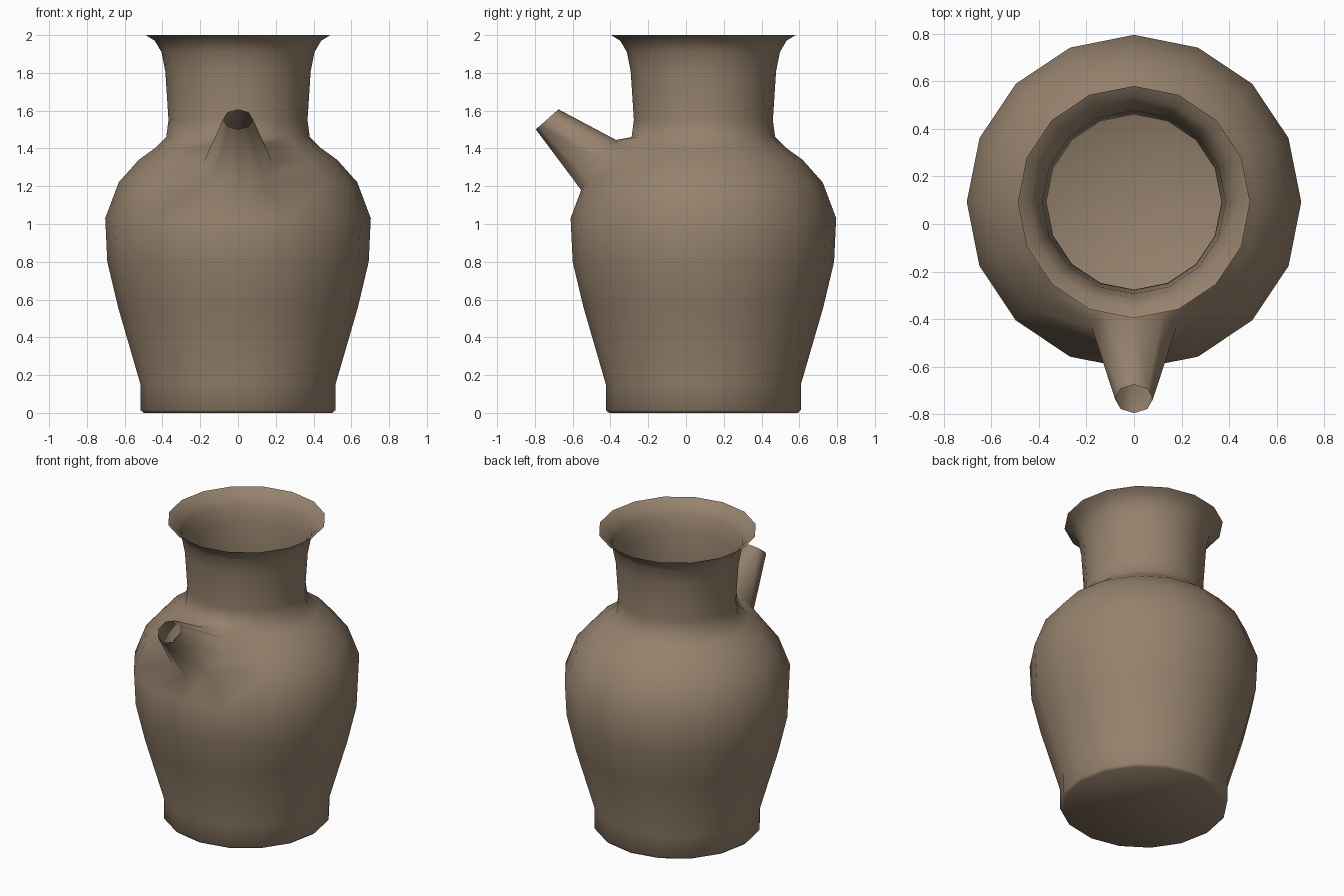
import bpy, bmesh, math
from mathutils import Vector

if "Cube" in bpy.data.objects:
    bpy.data.objects.remove(bpy.data.objects["Cube"])

SIDES, CY = 16, 0.092

# outer profile of the pot: (radius, height)
PROFILE = [(0.50, 0.0), (0.516, 0.015), (0.516, 0.15), (0.635, 0.56),
           (0.692, 0.80), (0.703, 1.03), (0.632, 1.22), (0.525, 1.34),
           (0.435, 1.405), (0.38, 1.46), (0.368, 1.55), (0.385, 1.81),
           (0.405, 1.91), (0.44, 1.97), (0.488, 2.0)]

clay = bpy.data.materials.new("brown_clay")
clay.diffuse_color = (0.305, 0.223, 0.153, 1)
clay.use_nodes = True
clay.node_tree.nodes["Principled BSDF"].inputs["Base Color"].default_value = clay.diffuse_color

bm = bmesh.new()

# thin-walled turned body, with a vertex column facing the front
front = SIDES * 3 // 4
rings = []
for r, z in PROFILE:
    rings.append([bm.verts.new((r * math.cos(a), CY + r * math.sin(a), z))
                  for a in (2 * math.pi * i / SIDES for i in range(SIDES))])
for j in range(len(rings) - 1):
    for i in range(SIDES):
        if j in (6, 7) and i in (front - 1, front):
            continue                      # opening where the spout joins
        k = (i + 1) % SIDES
        bm.faces.new((rings[j][i], rings[j][k], rings[j + 1][k], rings[j + 1][i]))
bm.faces.new(list(reversed(rings[0])))
bm.verts.remove(rings[7][front])

# spout root: reshape the opening into a rounder ring, clockwise from the top
root = [(8, 0, (0.0, -0.37, 1.445)), (8, 1, (0.125, -0.375, 1.415)),
        (7, 1, (0.178, -0.435, 1.335)), (6, 1, (0.135, -0.52, 1.225)),
        (6, 0, (0.0, -0.555, 1.18)), (6, -1, (-0.135, -0.52, 1.225)),
        (7, -1, (-0.178, -0.435, 1.335)), (8, -1, (-0.125, -0.375, 1.415))]
base = []
for j, s, co in root:
    v = rings[j][front + s]
    v.co = co
    base.append(v)

# spout tube with an open tip
centre = Vector((0, -0.735, 1.554))
up = Vector((0, 0.06, 0.053))
tip = []
for n in range(8):
    a = 2 * math.pi * n / 8
    tip.append(bm.verts.new(centre + up * math.cos(a) + Vector((0.08 * math.sin(a), 0, 0))))
for n in range(8):
    m = (n + 1) % 8
    bm.faces.new((base[n], base[m], tip[m], tip[n]))

bmesh.ops.recalc_face_normals(bm, faces=bm.faces)
# make sure the outside faces outward (the floor must face down)
bm.normal_update()
floor = min(bm.faces, key=lambda f: f.calc_center_median().z)
if floor.normal.z > 0:
    bmesh.ops.reverse_faces(bm, faces=bm.faces)

mesh = bpy.data.meshes.new("spouted_jug")
bm.to_mesh(mesh)
bm.free()
mesh.materials.append(clay)
jug = bpy.data.objects.new("spouted_jug", mesh)
bpy.context.collection.objects.link(jug)
bpy.context.view_layer.objects.active = jug
jug.select_set(True)
bpy.ops.object.shade_smooth_by_angle(angle=math.radians(70))
